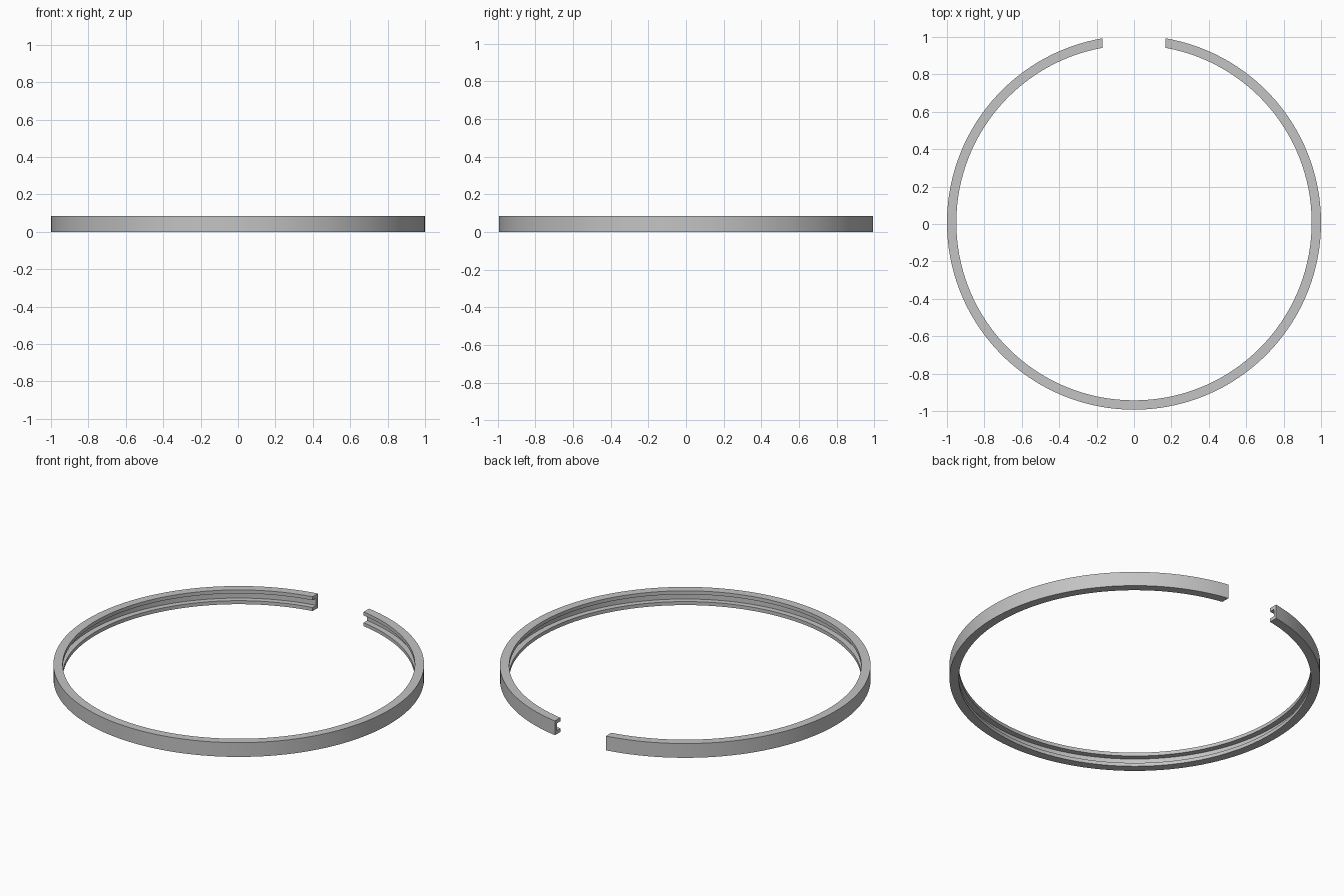
import bpy, bmesh, math

cube = bpy.data.objects.get("Cube")
if cube:
    bpy.data.objects.remove(cube, do_unlink=True)

HEIGHT = 0.085
OUTER, INNER, GROOVE = 1.0, 0.95, 0.983
LIP = 0.021
HALF_GAP = 0.168
STEPS = 128

# Channel cross-section (radius, height), open towards the ring centre
profile = [
    (OUTER, 0), (OUTER, HEIGHT),
    (INNER, HEIGHT), (INNER, HEIGHT - LIP),
    (GROOVE, HEIGHT - LIP), (GROOVE, LIP),
    (INNER, LIP), (INNER, 0),
]

# Centre the split ring between its front edge and its cut ends
y_shift = (OUTER - math.sqrt(OUTER ** 2 - HALF_GAP ** 2)) / 2


def section(bm, t):
    """One cross-section; t runs 0..1 from one cut end to the other."""
    verts = []
    for r, z in profile:
        gap = math.asin(HALF_GAP / r)  # keeps both cut ends parallel
        a = math.pi / 2 + gap + t * (2 * math.pi - 2 * gap)
        verts.append(bm.verts.new((r * math.cos(a), r * math.sin(a) + y_shift, z)))
    return verts


# Sweep the section around the ring and cap the ends
bm = bmesh.new()
rings = [section(bm, i / STEPS) for i in range(STEPS + 1)]
n = len(profile)
for a, b in zip(rings, rings[1:]):
    for k in range(n):
        m = (k + 1) % n
        bm.faces.new((a[k], a[m], b[m], b[k]))
bm.faces.new(rings[0])
bm.faces.new(rings[-1][::-1])
bmesh.ops.recalc_face_normals(bm, faces=bm.faces)

mesh = bpy.data.meshes.new("split_ring")
bm.to_mesh(mesh)
bm.free()
ring = bpy.data.objects.new("split_ring", mesh)
bpy.context.collection.objects.link(ring)

# Plain grey finish
grey = bpy.data.materials.new("light_grey")
grey.use_nodes = True
colour = (0.55, 0.55, 0.55, 1)
grey.diffuse_color = colour
grey.node_tree.nodes["Principled BSDF"].inputs["Base Color"].default_value = colour
mesh.materials.append(grey)

# Smooth around the ring, sharp along the channel edges
bpy.ops.object.select_all(action="DESELECT")
ring.select_set(True)
bpy.context.view_layer.objects.active = ring
bpy.ops.object.shade_smooth_by_angle(angle=math.radians(30))
